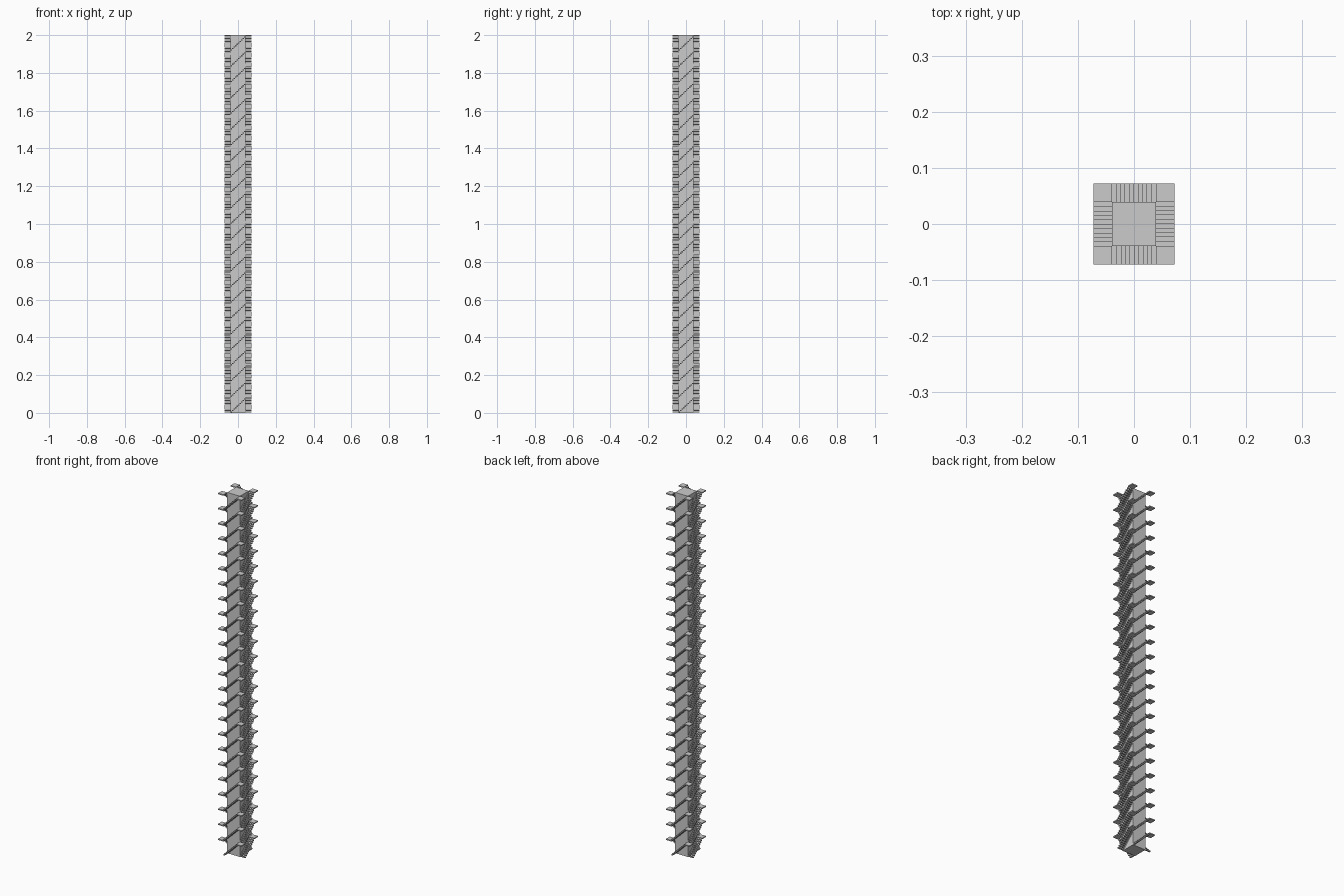
import bpy, bmesh
from mathutils import Matrix, Vector
from math import pi

if "Cube" in bpy.data.objects:
    bpy.data.objects.remove(bpy.data.objects["Cube"])

H = 2.0            # tower height
LEVELS = 24        # one flight per side on each level
RISE = H / LEVELS
CORE = 0.039       # half width of the core
OUT = 0.072        # outer half width of the stairs
STEPS = 10
THICK = 0.006
TREAD = 2 * CORE / STEPS
STEP_RISE = RISE / (STEPS + 1)


def box(bm, lo, hi, rot=Matrix.Identity(4)):
    lo, hi = Vector(lo), Vector(hi)
    m = Matrix.Translation((lo + hi) / 2) @ Matrix.Diagonal((*(hi - lo), 1))
    bmesh.ops.create_cube(bm, size=1, matrix=rot @ m)


def finish(bm, name):
    me = bpy.data.meshes.new(name)
    bm.to_mesh(me)
    bm.free()
    ob = bpy.data.objects.new(name, me)
    bpy.context.collection.objects.link(ob)
    return ob


# Square core
bm = bmesh.new()
box(bm, (-CORE, -CORE, 0), (CORE, CORE, H))
finish(bm, "core_column")

# One level of treads and corner landings, rotated onto the four sides
treads, landings = bmesh.new(), bmesh.new()
for side in range(4):
    rot = Matrix.Rotation(side * pi / 2, 4, 'Z')
    for i in range(STEPS):
        x = -CORE + i * TREAD
        z = (i + 1) * STEP_RISE
        box(treads, (x, -OUT, z - THICK), (x + TREAD, -CORE, z), rot)
    box(landings, (CORE, -OUT, RISE - THICK), (OUT, -CORE, RISE), rot)

# Repeat the level up the tower
for bm, name in ((treads, "stair_treads"), (landings, "corner_landings")):
    ob = finish(bm, name)
    arr = ob.modifiers.new("levels", 'ARRAY')
    arr.count = LEVELS
    arr.use_relative_offset = False
    arr.use_constant_offset = True
    arr.constant_offset_displace = (0, 0, RISE)
